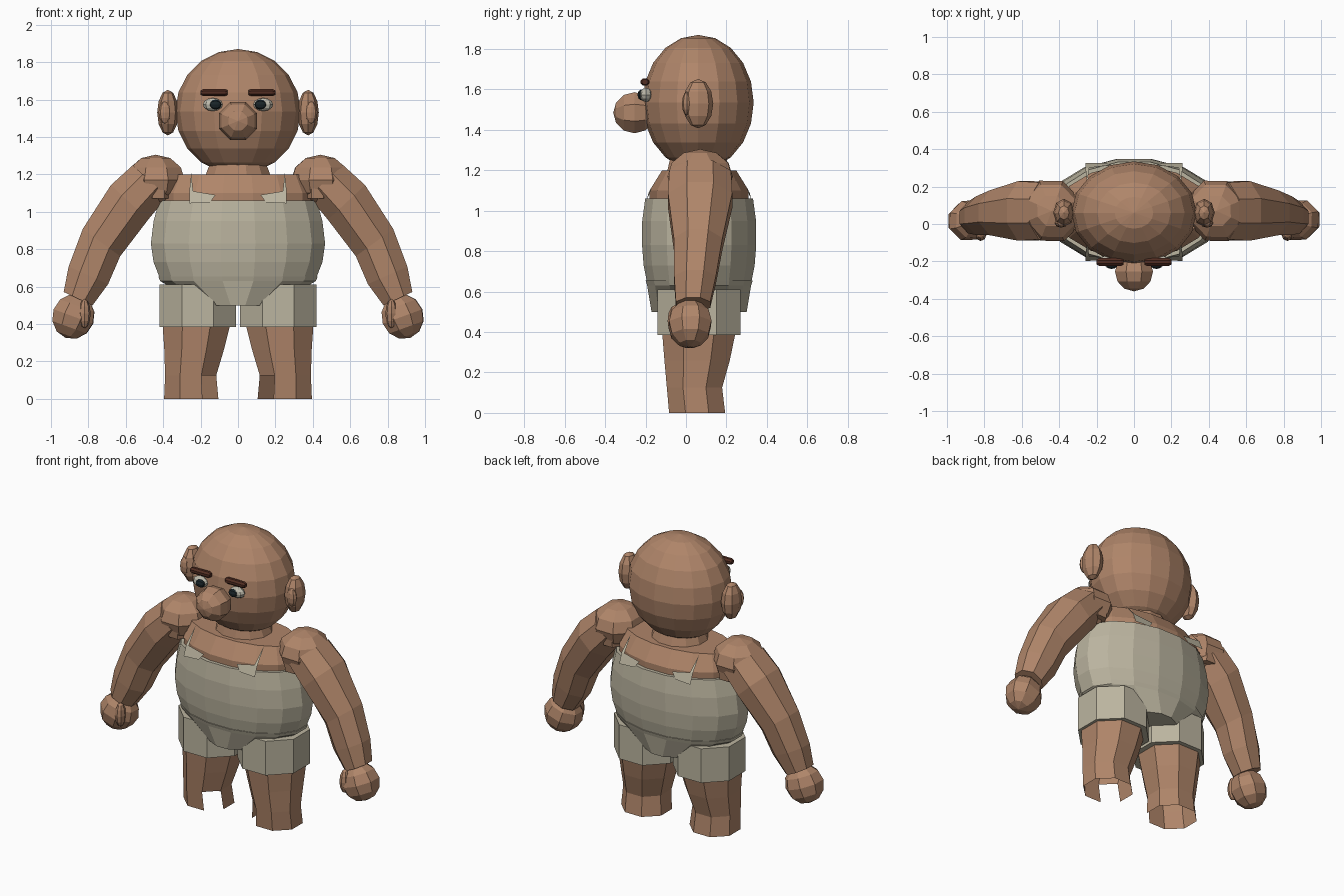
import bpy, bmesh, math
from mathutils import Vector, Matrix

if "Cube" in bpy.data.objects:
    bpy.data.objects.remove(bpy.data.objects["Cube"])


def material(name, rgb):
    m = bpy.data.materials.new(name)
    m.diffuse_color = (*rgb, 1)
    m.use_nodes = True
    m.node_tree.nodes["Principled BSDF"].inputs["Base Color"].default_value = m.diffuse_color
    return m


SKIN = material("skin", (0.43, 0.235, 0.142))
CLOTH = material("cloth", (0.50, 0.46, 0.35))
BROW = material("brow_brown", (0.085, 0.027, 0.016))
EYE = material("eye_white", (0.52, 0.50, 0.42))
PUPIL = material("pupil", (0.010, 0.018, 0.022))


def finish(bm, name, mat):
    bmesh.ops.recalc_face_normals(bm, faces=bm.faces)
    me = bpy.data.meshes.new(name)
    bm.to_mesh(me)
    bm.free()
    me.materials.append(mat)
    ob = bpy.data.objects.new(name, me)
    bpy.context.collection.objects.link(ob)
    return ob


def ball(name, mat, loc, radii, seg=8, rings=6, rot=None):
    bm = bmesh.new()
    bmesh.ops.create_uvsphere(bm, u_segments=seg, v_segments=rings, radius=1)
    m = Matrix.Translation(loc) @ (rot or Matrix()) @ Matrix.Diagonal((*radii, 1))
    bmesh.ops.transform(bm, matrix=m, verts=bm.verts)
    return finish(bm, name, mat)


def loft(name, mat, rings, n, phase=0.5, caps=(True, True), skip=None):
    """Rings are (centre, half width, half depth, direction of the width axis)."""
    bm = bmesh.new()
    loops = []
    for c, w, d, axis in rings:
        loop = []
        for i in range(n):
            a = 2 * math.pi * (i + phase) / n
            loop.append(bm.verts.new(Vector(c) + Vector(axis) * w * math.cos(a)
                                     + Vector((0, d * math.sin(a), 0))))
        loops.append(loop)
    for r in range(len(loops) - 1):
        for i in range(n):
            if skip == (r, i):
                continue
            j = (i + 1) % n
            bm.faces.new((loops[r][i], loops[r][j], loops[r + 1][j], loops[r + 1][i]))
    if caps[0]:
        bm.faces.new(loops[0])
    if caps[1]:
        bm.faces.new(loops[-1])
    return finish(bm, name, mat)


def column(name, mat, rows, n, **kw):
    """Upright loft; rows are (z, x, y, half width, half depth)."""
    return loft(name, mat, [((x, y, z), w, d, (1, 0, 0)) for z, x, y, w, d in rows], n, **kw)


# Head, neck and nose
ball("head", SKIN, (0, 0.06, 1.535), (0.335, 0.275, 0.335), 16, 10)
column("neck", SKIN, [(1.17, 0, 0.065, 0.19, 0.17), (1.27, 0, 0.06, 0.15, 0.14)], 12)
ball("nose", SKIN, (0, -0.255, 1.485), (0.11, 0.11, 0.105), 8, 6,
     Matrix.Rotation(math.pi / 2, 4, 'X') @ Matrix.Rotation(math.pi / 8, 4, 'Z'))

# Torso: bare shoulders, shirt and tapered lower part
T = 0.065
column("upper_chest", SKIN, [(1.00, 0, T, 0.41, 0.25), (1.10, 0, T, 0.415, 0.25),
                             (1.20, 0, T, 0.37, 0.187)], 16)
column("shirt", CLOTH, [(0.655, 0, T, 0.43, 0.265), (0.73, 0, T, 0.46, 0.28),
                        (0.83, 0, T, 0.475, 0.288), (0.95, 0, T, 0.46, 0.287),
                        (1.06, 0, T, 0.43, 0.272)], 16)
column("hem", CLOTH, [(0.655, 0, T, 0.435, 0.27), (0.63, 0, T, 0.425, 0.262),
                      (0.50, 0, T, 0.20, 0.24)], 16)

for s, side in ((-1, "left"), (1, "right")):
    # Ear with small inner lobe
    ball(side + "_ear", SKIN, (s * 0.375, 0.06, 1.53), (0.057, 0.075, 0.122))
    ball(side + "_ear_lobe", SKIN, (s * 0.39, 0.005, 1.53), (0.035, 0.025, 0.06))

    # Eye, pupil and eyebrow
    ball(side + "_eye", EYE, (s * 0.135, -0.198, 1.573), (0.053, 0.032, 0.035))
    ball(side + "_pupil", PUPIL, (s * 0.12, -0.222, 1.573), (0.027, 0.018, 0.031),
         8, 6, Matrix.Rotation(math.pi / 2, 4, 'Y'))
    loft(side + "_eyebrow", BROW,
         [((s * x, -0.203, 1.637), r, r * 1.15, (0, 0, 1))
          for x, r in ((0.055, 0.013), (0.07, 0.02), (0.185, 0.02), (0.20, 0.013))], 8)

    # Strap slivers at the front and back of the shoulders
    for d, where in ((-1, "front"), (1, "back")):
        bm = bmesh.new()
        pts = [(0.12, 0.25, 1.09), (0.15, 0.26, 1.05), (0.26, 0.262, 1.045),
               (0.26, 0.235, 1.11), (0.25, 0.15, 1.205), (0.24, 0.235, 1.11)]
        vs = [bm.verts.new((s * x, T + d * y, z)) for x, y, z in pts]
        bm.faces.new((vs[0], vs[1], vs[2], vs[3], vs[5]))
        bm.faces.new((vs[5], vs[3], vs[4]))
        finish(bm, f"{side}_{where}_strap", CLOTH)

    # Shoulder cap and the stub below it
    ball(side + "_shoulder", SKIN, (s * 0.44, 0.07, 1.17), (0.165, 0.175, 0.135), 8, 6,
         Matrix.Rotation(math.pi / 8, 4, 'Z'))
    column(side + "_armpit", SKIN, [(1.07, s * 0.425, 0.07, 0.085, 0.15),
                                    (1.19, s * 0.425, 0.07, 0.09, 0.165)], 8)

    # Arm curving outward and down
    path = [(0.47, 0.07, 1.165, 0.135, 0.165, 42), (0.58, 0.07, 1.05, 0.147, 0.172, 43),
            (0.73, 0.06, 0.835, 0.134, 0.13, 36), (0.80, 0.045, 0.66, 0.125, 0.112, 24),
            (0.855, 0.035, 0.535, 0.092, 0.092, 25)]
    loft(side + "_arm", SKIN,
         [((s * x, y, z), w, d, (s * math.cos(math.radians(t)), 0, math.sin(math.radians(t))))
          for x, y, z, w, d, t in path], 8)

    # Fist and thumb
    ball(side + "_hand", SKIN, (s * 0.88, 0.02, 0.44), (0.122, 0.112, 0.122), 8, 6,
         Matrix.Rotation(-s * math.radians(20), 4, 'Y') @ Matrix.Rotation(math.pi / 8, 4, 'Z'))
    ball(side + "_thumb", SKIN, (s * 0.82, -0.055, 0.455), (0.032, 0.036, 0.078), 8, 6)

    # Shorts leg
    column(side + "_shorts", CLOTH, [(0.385, s * 0.215, 0.065, 0.222, 0.222),
                                     (0.61, s * 0.215, 0.065, 0.222, 0.222)], 8)

    # Bare leg, open below with one inner front face missing at the ankle
    column(side + "_leg", SKIN,
           [(0.0, s * 0.25, 0.055, 0.157, 0.15), (0.125, s * 0.253, 0.042, 0.148, 0.148),
            (0.26, s * 0.235, 0.055, 0.172, 0.175), (0.42, s * 0.22, 0.065, 0.20, 0.20)],
           8, caps=(False, True), skip=(0, 4 if s > 0 else 6))
